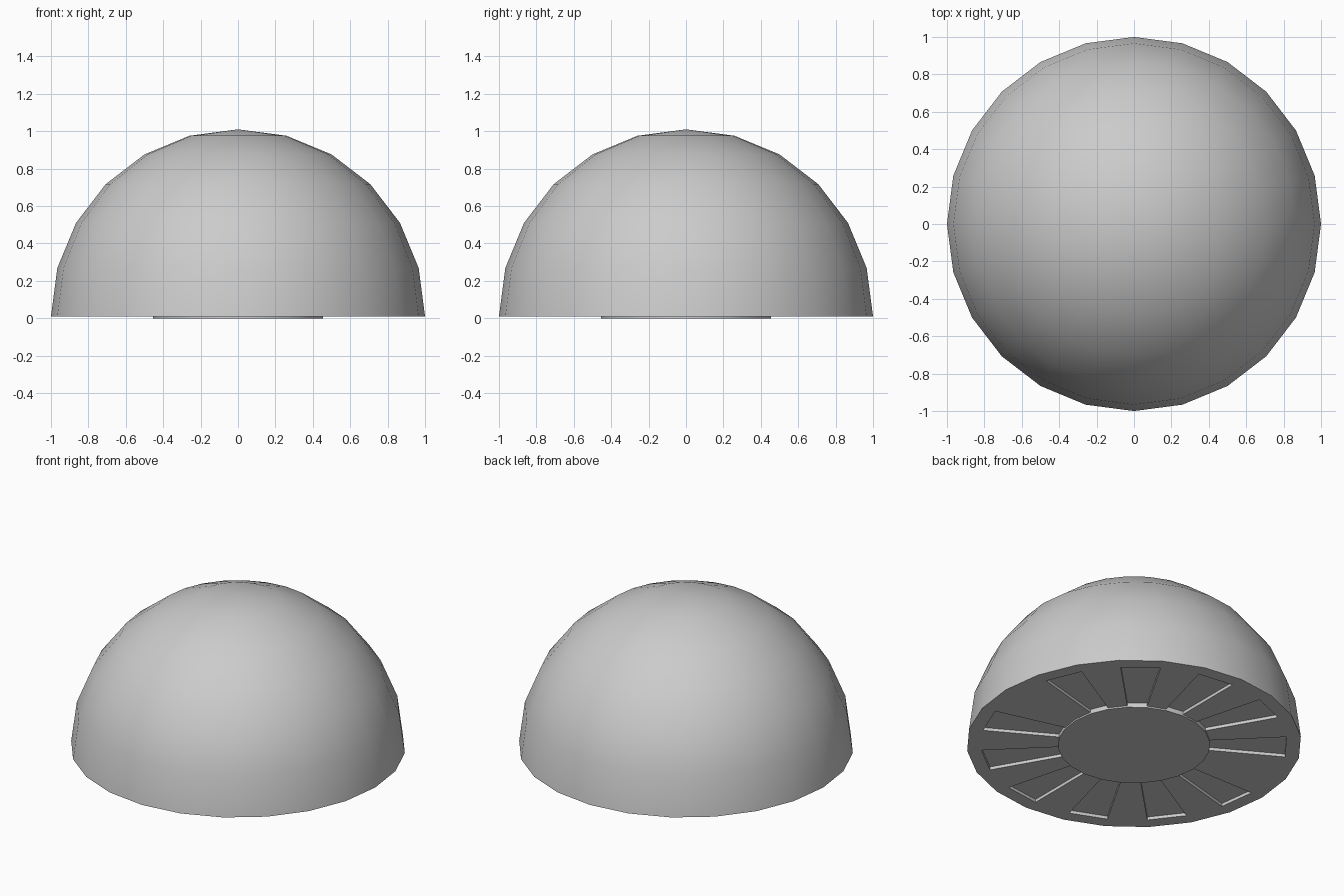
import bpy
import bmesh
from math import sin, cos, atan2, degrees, radians, tau
from mathutils import Vector

if "Cube" in bpy.data.objects:
    bpy.data.objects.remove(bpy.data.objects["Cube"])

SIDES = 24
BASE = 0.01       # height of the flat underside
HUB = 0.455       # radius of the raised disc under the base
RIM = 0.915       # inner radius of the outer rim
DEPTH = 0.02      # depth of the recessed wedges

# Plain grey material
grey = bpy.data.materials.new("plain_grey")
grey.use_nodes = True
colour = (0.6, 0.6, 0.6, 1)
grey.diffuse_color = colour
grey.node_tree.nodes["Principled BSDF"].inputs["Base Color"].default_value = colour

# Half profile: hub disc, underside, rim, then the quarter arc to the apex
profile = [(0, 0), (HUB, 0), (HUB, BASE), (RIM, BASE)]
profile += [(cos(radians(a)), BASE + sin(radians(a))) for a in range(0, 90, 15)]
profile.append((0, BASE + 1))

# Revolve the profile around the vertical axis
bm = bmesh.new()
verts = [bm.verts.new((r, 0, z)) for r, z in profile]
edges = [bm.edges.new(pair) for pair in zip(verts, verts[1:])]
bmesh.ops.spin(bm, geom=verts + edges, cent=(0, 0, 0), axis=(0, 0, 1),
               angle=tau, steps=SIDES, use_merge=False)
bmesh.ops.remove_doubles(bm, verts=bm.verts, dist=0.0005)
bmesh.ops.dissolve_degenerate(bm, edges=bm.edges, dist=0.0005)
bmesh.ops.recalc_face_normals(bm, faces=bm.faces)


# Every other wedge of the underside is sunk, with the order shifted on one half
def is_recess(face):
    c = face.calc_center_median()
    if abs(c.z - BASE) > 0.001 or not HUB < Vector((c.x, c.y)).length < RIM * 0.95:
        return False
    slot = int(degrees(atan2(c.y, c.x)) % 360 * SIDES / 360)
    if slot < SIDES // 2:
        return slot % 2 == 1 and slot < SIDES // 2 - 2
    return slot % 2 == 0


wedges = [f for f in bm.faces if is_recess(f)]
bmesh.ops.inset_individual(bm, faces=wedges, thickness=0, depth=-DEPTH)

mesh = bpy.data.meshes.new("dome")
bm.to_mesh(mesh)
bm.free()
mesh.materials.append(grey)
dome = bpy.data.objects.new("dome", mesh)
bpy.context.collection.objects.link(dome)

# Smooth dome with crisp base edges
bpy.ops.object.select_all(action="DESELECT")
dome.select_set(True)
bpy.context.view_layer.objects.active = dome
bpy.ops.object.shade_smooth_by_angle(angle=radians(35))
